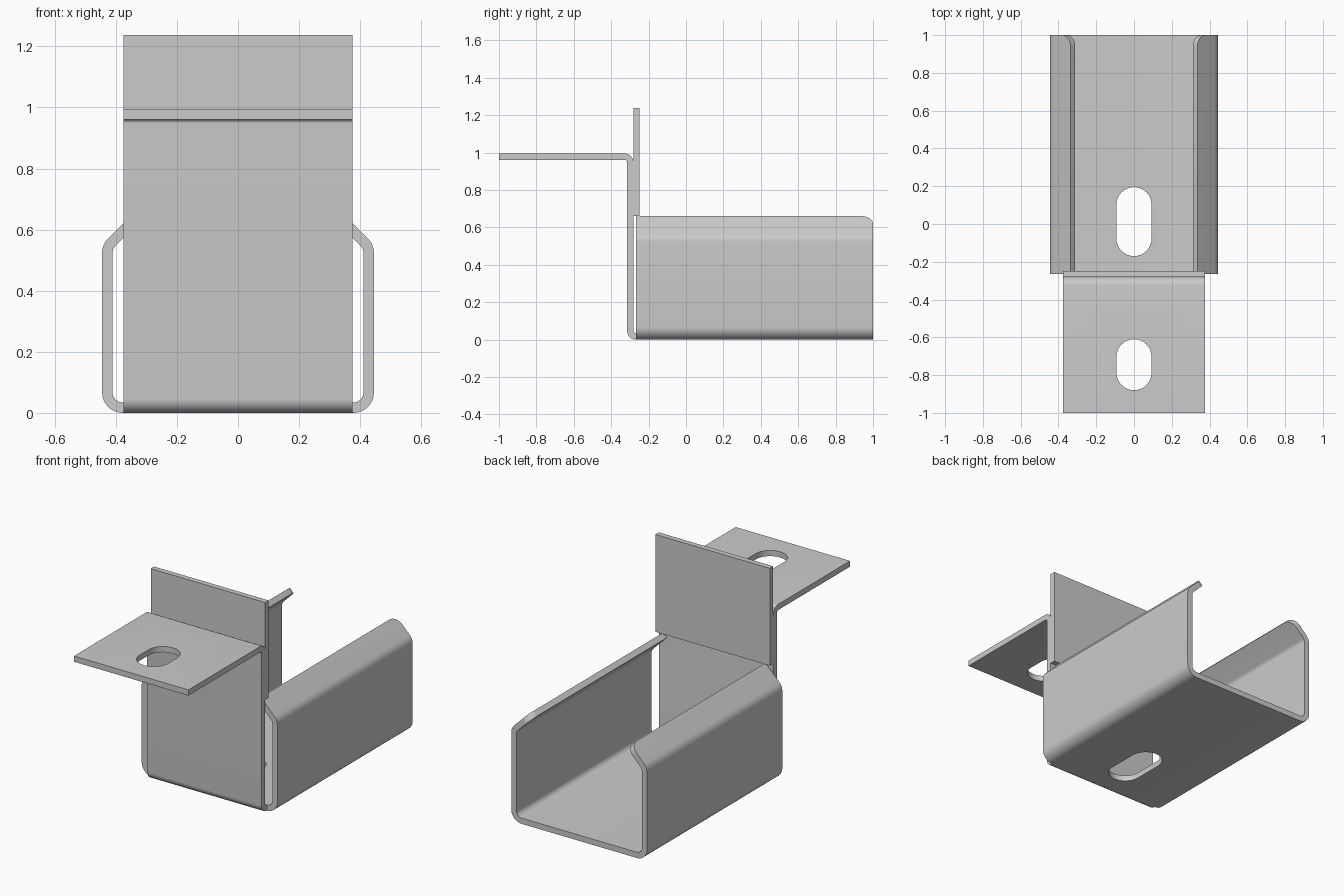
import bpy, bmesh, math
from mathutils import Vector

if "Cube" in bpy.data.objects:
    bpy.data.objects.remove(bpy.data.objects["Cube"])

T = 0.034  # sheet thickness


def fillet(path, r, steps=8):
    """Round the inner corners of a 2D centre line with bend radius r."""
    pts = [Vector(p) for p in path]
    out = [pts[0]]
    for a, b, c in zip(pts, pts[1:], pts[2:]):
        u, v = (a - b).normalized(), (c - b).normalized()
        half = u.angle(v) / 2
        centre = b + (u + v).normalized() * r / math.sin(half)
        start = b + u * r / math.tan(half) - centre
        end = b + v * r / math.tan(half) - centre
        sweep = math.atan2(start.x * end.y - start.y * end.x, start.dot(end))
        for i in range(steps + 1):
            t = sweep * i / steps
            out.append(centre + Vector((start.x * math.cos(t) - start.y * math.sin(t),
                                        start.x * math.sin(t) + start.y * math.cos(t))))
    return out + [pts[-1]]


def thicken(line):
    """Closed outline of a sheet with thickness T around a centre line."""
    left, right = [], []
    for i, p in enumerate(line):
        d = Vector((0, 0))
        if i > 0:
            d += (p - line[i - 1]).normalized()
        if i < len(line) - 1:
            d += (line[i + 1] - p).normalized()
        d.normalize()
        n = Vector((-d.y, d.x)) * T / 2
        left.append(p + n)
        right.append(p - n)
    return left + right[::-1]


def extrude(name, outline, to3d, lo, hi, round_edge=None, radius=0.06):
    """Extrude a 2D outline from lo to hi; optionally round chosen edges."""
    bm = bmesh.new()
    rings = [[bm.verts.new(to3d(p[0], p[1], k)) for p in outline] for k in (lo, hi)]
    n = len(outline)
    for ring in rings:
        bm.faces.new(ring)
    for i in range(n):
        j = (i + 1) % n
        bm.faces.new((rings[0][i], rings[0][j], rings[1][j], rings[1][i]))
    bmesh.ops.recalc_face_normals(bm, faces=bm.faces)
    if round_edge:
        edges = [e for e in bm.edges if all(round_edge(v.co) for v in e.verts)]
        bmesh.ops.bevel(bm, geom=edges, offset=radius, segments=8,
                        profile=0.5, affect='EDGES')
    mesh = bpy.data.meshes.new(name)
    bm.to_mesh(mesh)
    bm.free()
    ob = bpy.data.objects.new(name, mesh)
    bpy.context.collection.objects.link(ob)
    return ob


def cut_slot(ob, y0, y1, z0, z1, r=0.093, steps=16):
    """Cut a round-ended slot through a horizontal sheet."""
    outline = []
    for cy, start in ((y1 - r, 0), (y0 + r, math.pi)):
        for i in range(steps + 1):
            a = start + math.pi * i / steps
            outline.append((r * math.cos(a), cy + r * math.sin(a)))
    cutter = extrude("slot_cutter", outline, lambda x, y, z: (x, y, z), z0, z1)
    cutter.hide_render = True
    mod = ob.modifiers.new("slot", 'BOOLEAN')
    mod.object, mod.operation, mod.solver = cutter, 'DIFFERENCE', 'EXACT'
    bpy.context.view_layer.objects.active = ob
    bpy.ops.object.modifier_apply(modifier=mod.name)
    bpy.data.objects.remove(cutter)


def smooth(ob):
    bpy.ops.object.select_all(action='DESELECT')
    ob.select_set(True)
    bpy.context.view_layer.objects.active = ob
    bpy.ops.object.shade_smooth_by_angle(angle=math.radians(30))


# Channel with inward-leaning lips, rounded at the open end
half = [(0.428, T / 2), (0.428, 0.544), (0.3235, 0.6485)]
path = [(-x, z) for x, z in reversed(half)] + half
channel = extrude("channel", thicken(fillet(path, 0.05)),
                  lambda x, z, y: (x, y, z), -0.266, 1.0,
                  lambda c: c.y > 0.99 and c.z > 0.63)
cut_slot(channel, -0.17, 0.195, -0.1, 0.1)

# Upright end plate, bent into the floor below and the mounting flange above
path = [(-1.0, 0.978), (-0.298, 0.978), (-0.298, T / 2), (-0.266, T / 2)]
plate = extrude("end_plate", thicken(fillet(path, 0.03)),
                lambda y, z, x: (x, y, z), -0.375, 0.375)
cut_slot(plate, -0.88, -0.61, 0.9, 1.1)

# Flat tab fixed to the back of the end plate
tab = extrude("back_tab", [(-0.281, 0.661), (-0.249, 0.661), (-0.249, 1.238), (-0.281, 1.238)],
              lambda y, z, x: (x, y, z), -0.375, 0.375)

for part in (channel, plate, tab):
    smooth(part)
